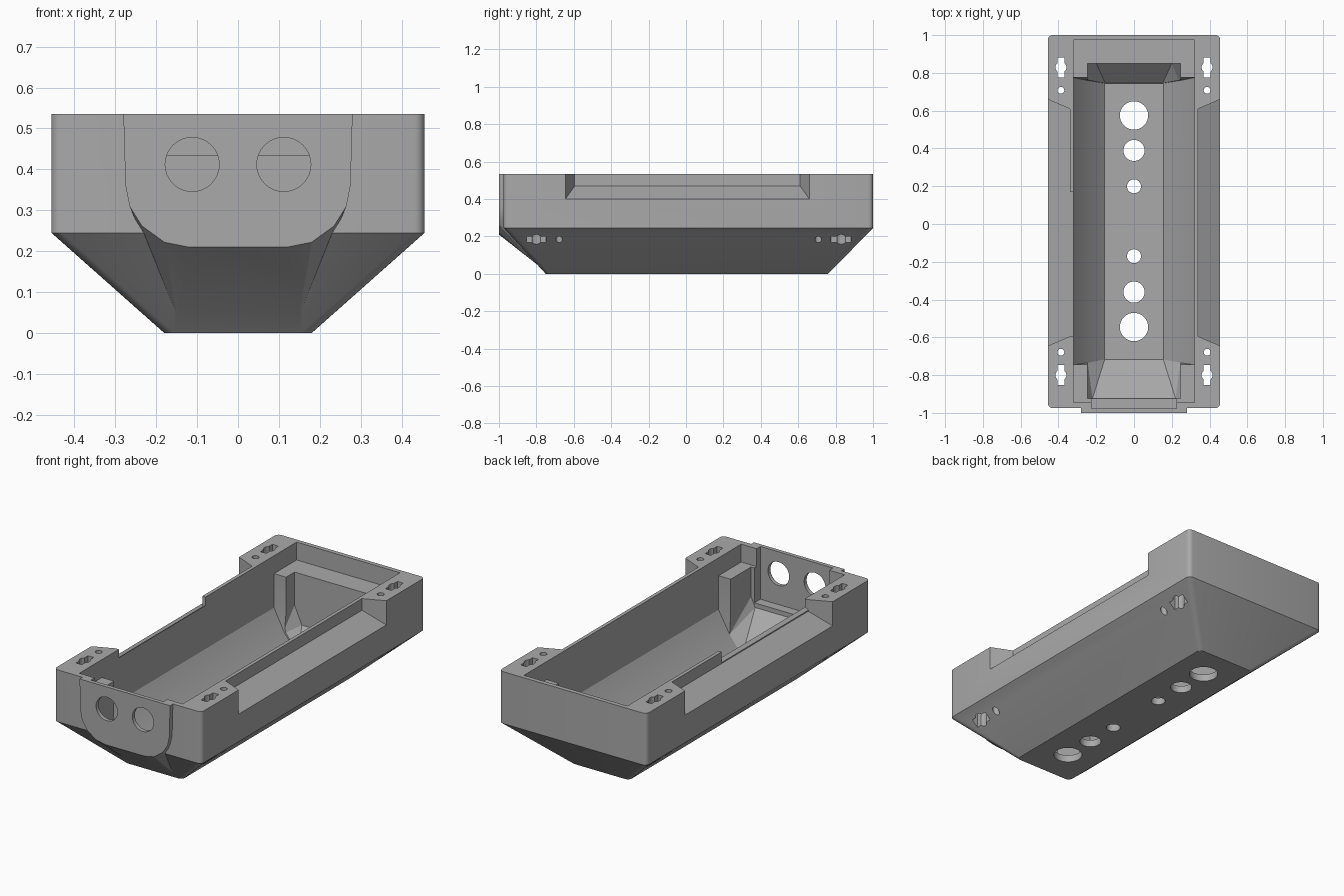
import bpy, bmesh, math

old = bpy.data.objects.get("Cube")
if old:
    bpy.data.objects.remove(old, do_unlink=True)

TOP, OVER, FLOOR, LEDGE = 0.535, 0.7, 0.04, 0.435

grey = bpy.data.materials.new("plain grey")
grey.use_nodes = True
colour = (0.4, 0.4, 0.4, 1)
grey.diffuse_color = colour
grey.node_tree.nodes["Principled BSDF"].inputs["Base Color"].default_value = colour


def hull(name, points):
    """Closed convex solid around the points."""
    bm = bmesh.new()
    for p in points:
        bm.verts.new(p)
    result = bmesh.ops.convex_hull(bm, input=bm.verts)
    spare = {g for g in result["geom_interior"] + result["geom_unused"]
             if isinstance(g, bmesh.types.BMVert)}
    bmesh.ops.delete(bm, geom=list(spare), context="VERTS")
    bmesh.ops.dissolve_limit(bm, angle_limit=0.01, verts=bm.verts, edges=bm.edges)
    bmesh.ops.recalc_face_normals(bm, faces=bm.faces)
    mesh = bpy.data.meshes.new(name)
    bm.to_mesh(mesh)
    bm.free()
    mesh.materials.append(grey)
    obj = bpy.data.objects.new(name, mesh)
    bpy.context.collection.objects.link(obj)
    return obj


def both(points):
    """Mirror points across x."""
    return [(s * x, y, z) for x, y, z in points for s in (-1, 1)]


def box(name, x0, x1, y0, y1, z0, z1):
    return hull(name, [(x, y, z) for x in (x0, x1) for y in (y0, y1) for z in (z0, z1)])


def rod(name, x, y, z, r, length, axis="z"):
    """Cylinder along z or y."""
    points = []
    for i in range(32):
        a = math.tau * i / 32
        u, v = r * math.cos(a), r * math.sin(a)
        for h in (-length / 2, length / 2):
            points.append((x + u, y + v, z + h) if axis == "z" else (x + u, y + h, z + v))
    return hull(name, points)


def rounded_rect(hx, y0, y1, r, z):
    points = []
    for cx, cy, start in ((hx - r, y1 - r, 0), (r - hx, y1 - r, 90),
                          (r - hx, y0 + r, 180), (hx - r, y0 + r, 270)):
        for i in range(6):
            a = math.radians(start + 18 * i)
            points.append((cx + r * math.cos(a), cy + r * math.sin(a), z))
    return points


def combine(target, tool, operation="DIFFERENCE"):
    mod = target.modifiers.new("combine", "BOOLEAN")
    mod.operation, mod.solver, mod.object = operation, "EXACT", tool
    graph = bpy.context.evaluated_depsgraph_get()
    mesh = bpy.data.meshes.new_from_object(target.evaluated_get(graph))
    target.modifiers.clear()
    target.data = mesh
    bpy.data.objects.remove(tool, do_unlink=True)


# Outer shell: straight sides above a tapered base
body = hull("enclosure_body", rounded_rect(0.18, -0.75, 0.76, 0.025, 0)
            + rounded_rect(0.456, -0.975, 1, 0.025, 0.245)
            + rounded_rect(0.456, -0.975, 1, 0.025, TOP))

# Raised front plate that blends into the tapered base
plate = [(0.28, TOP), (0.275, 0.36), (0.265, 0.31), (0.235, 0.262), (0.18, 0.222), (0.12, 0.21)]
combine(body, hull("front_plate", both([(x, y, z) for x, z in plate for y in (-1, -0.95)]
                                       + [(0.15, -0.79, 0.045)])), "UNION")

# Main cavity with sloping sides
combine(body, hull("cavity", both([
    (x, y, z) for x, z, ends in ((0.155, FLOOR, (-0.715, 0.745)), (0.245, 0.13, (-0.735, 0.76)),
                                 (0.32, 0.245, (-0.745, 0.775)), (0.32, OVER, (-0.745, 0.775)))
    for y in ends])))

# Wide rim recess that leaves the end ledges
combine(body, box("rim_recess", -0.32, 0.32, -0.945, 0.975, LEDGE, OVER))

# Narrow pockets at each end and the opening behind the plate
combine(body, hull("back_pocket", both([
    (0.15, 0.6, FLOOR), (0.15, 0.742, FLOOR), (0.245, 0.742, 0.13), (0.245, 0.6, 0.13),
    (0.2, 0.85, 0.15), (0.245, 0.85, 0.25), (0.245, 0.85, 0.6), (0.245, 0.6, 0.6)])))
combine(body, hull("front_pocket", both([
    (0.155, -0.6, FLOOR), (0.155, -0.717, FLOOR), (0.245, -0.735, 0.13), (0.245, -0.6, 0.13),
    (0.22, -0.925, 0.215), (0.245, -0.925, 0.27), (0.245, -0.925, 0.6), (0.245, -0.6, 0.6)])))
combine(body, box("plate_opening", -0.225, 0.225, -0.978, -0.9, 0.24, OVER))

# Side grip notches with sloping floors and angled ends
for s in (-1, 1):
    combine(body, hull("side_notch", [
        (s * x, y, z) for x, low, y0, y1 in ((0.34, 0.47, -0.595, 0.61), (0.48, 0.385, -0.655, 0.67))
        for y in (y0, y1) for z in (low, OVER)]))

# Cut-down part of the lip on one side
combine(body, hull("lip_gap", [(x, y, z) for x, low in ((-0.345, 0.473), (-0.3, 0.5))
                               for y in (-0.595, 0.17) for z in (low, OVER)]))

# Cable holes in the front plate
for s in (-1, 1):
    combine(body, rod("cable_hole", s * 0.112, -0.98, 0.412, 0.066, 0.12, "y"))

# Row of floor holes, paired about the middle of the body
for offset, r in ((0.185, 0.037), (0.375, 0.056), (0.56, 0.075)):
    for s in (-1, 1):
        combine(body, rod("floor_hole", 0, 0.0145 + s * offset, 0, r, 0.3))

# Corner mounting slots and screw holes
for sx in (-1, 1):
    x = sx * 0.387
    for sy in (-1, 1):
        y = 0.0145 + sy * 0.815
        combine(body, box("mount_slot", x - 0.018, x + 0.018, y - 0.053, y + 0.053, -0.1, OVER))
        combine(body, rod("mount_slot_centre", x, y, 0.3, 0.029, 0.9))
        combine(body, rod("screw_hole", x, 0.0145 + sy * 0.693, 0.3, 0.018, 0.9))

# Smooth only the shallow edges
bpy.ops.object.select_all(action="DESELECT")
body.select_set(True)
bpy.context.view_layer.objects.active = body
bpy.ops.object.shade_smooth_by_angle(angle=math.radians(20))
